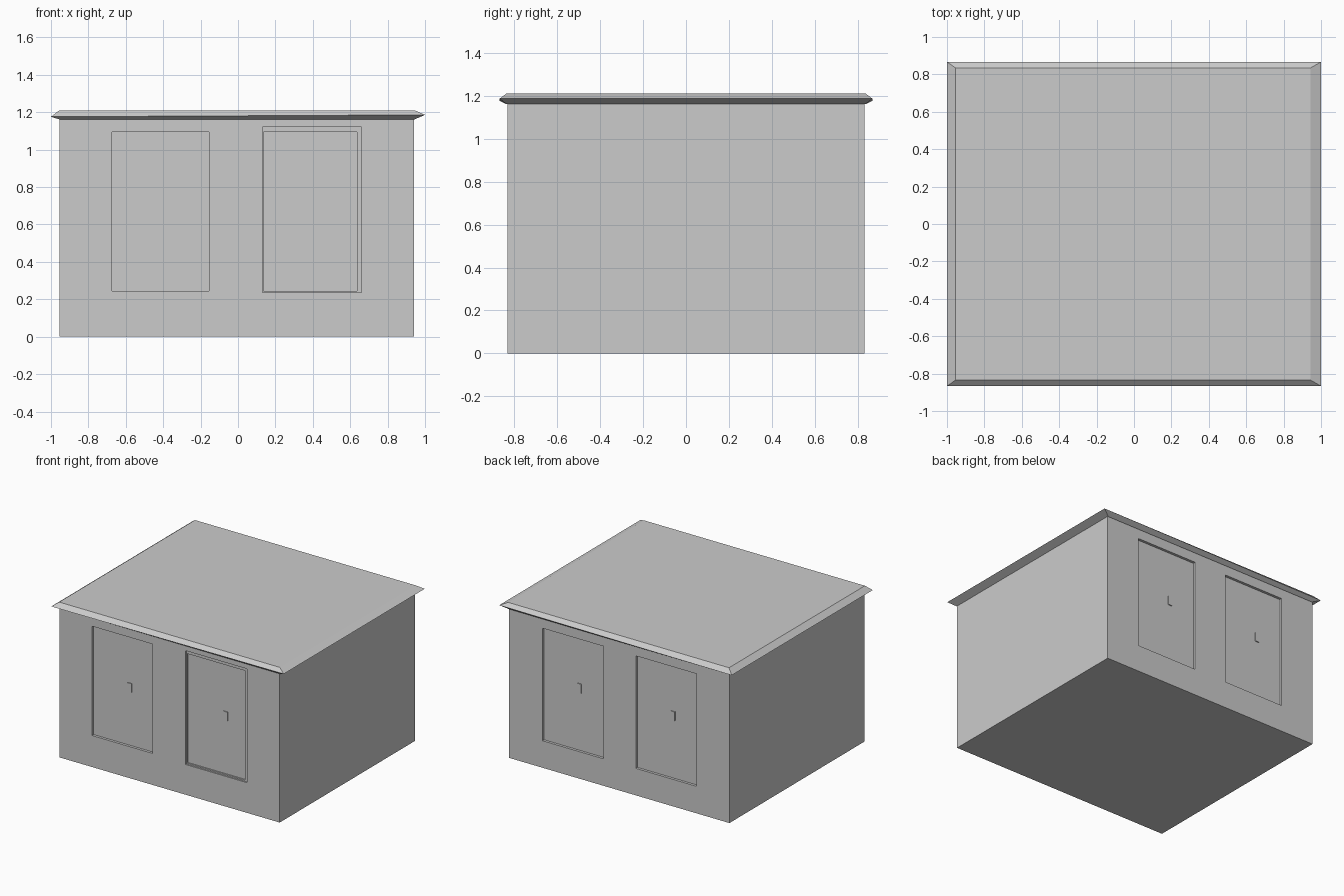
import bpy, bmesh

if "Cube" in bpy.data.objects:
    bpy.data.objects.remove(bpy.data.objects["Cube"])

# One plain grey for everything
grey = bpy.data.materials.new("plain_grey")
grey.diffuse_color = (0.6, 0.6, 0.6, 1)
grey.use_nodes = True
grey.node_tree.nodes["Principled BSDF"].inputs["Base Color"].default_value = grey.diffuse_color


def mesh_object(name, bm):
    bmesh.ops.recalc_face_normals(bm, faces=bm.faces)
    me = bpy.data.meshes.new(name)
    bm.to_mesh(me)
    bm.free()
    me.materials.append(grey)
    ob = bpy.data.objects.new(name, me)
    bpy.context.collection.objects.link(ob)
    return ob


def box(name, x0, x1, y0, y1, z0, z1):
    bm = bmesh.new()
    bmesh.ops.create_cube(bm, size=1)
    for v in bm.verts:
        v.co = (x1 if v.co.x > 0 else x0,
                y1 if v.co.y > 0 else y0,
                z1 if v.co.z > 0 else z0)
    return mesh_object(name, bm)


WALL_Y = 0.83
walls = box("walls", -0.955, 0.94, -WALL_Y, WALL_Y, 0, 1.165)


def recess(side, x0, x1, z0, z1, depth):
    """Cut a shallow rectangular recess; side is -1 for front, 1 for back."""
    ys = sorted((side * (WALL_Y - depth), side * (WALL_Y + 0.05)))
    cutter = box("recess_cutter", x0, x1, ys[0], ys[1], z0, z1)
    cutter.hide_render = True
    mod = walls.modifiers.new("recess", 'BOOLEAN')
    mod.operation = 'DIFFERENCE'
    mod.solver = 'EXACT'
    mod.object = cutter
    bpy.context.view_layer.objects.active = walls
    bpy.ops.object.modifier_apply(modifier=mod.name)
    bpy.data.objects.remove(cutter, do_unlink=True)


def handle(name, side, x0, x1):
    """Small plate standing on the floor of a recess."""
    ys = sorted((side * (WALL_Y - 0.025), side * (WALL_Y - 0.013)))
    box(name, x0, x1, ys[0], ys[1], 0.66, 0.73)


# Door and window recesses, the right front one stepped
recess(-1, -0.675, -0.155, 0.245, 1.095, 0.02)
recess(-1, 0.13, 0.66, 0.235, 1.12, 0.01)
recess(-1, 0.135, 0.635, 0.245, 1.095, 0.02)
recess(1, -0.67, -0.15, 0.21, 1.085, 0.02)
recess(1, 0.13, 0.655, 0.21, 1.085, 0.02)

# Handles
handle("front_left_handle", -1, -0.38, -0.345)
handle("front_right_handle", -1, 0.445, 0.48)
handle("back_left_handle", 1, 0.33, 0.365)
handle("back_right_handle", 1, -0.475, -0.44)

# Roof slab: bottom ring, sharp slightly tilted eave ring, top ring
bm = bmesh.new()
rings = []
for x0, x1, y, z, tilt in ((-0.95, 0.94, 0.835, 1.16, 0),
                           (-1.0, 1.0, 0.867, 1.181, 0.005),
                           (-0.955, 0.945, 0.835, 1.21, 0)):
    rings.append([bm.verts.new((px, py, z + tilt * px))
                  for px, py in ((x0, -y), (x1, -y), (x1, y), (x0, y))])
for low, high in zip(rings, rings[1:]):
    for i in range(4):
        j = (i + 1) % 4
        bm.faces.new((low[i], low[j], high[j], high[i]))
bm.faces.new(rings[0][::-1])
bm.faces.new(rings[-1])
mesh_object("roof", bm)
